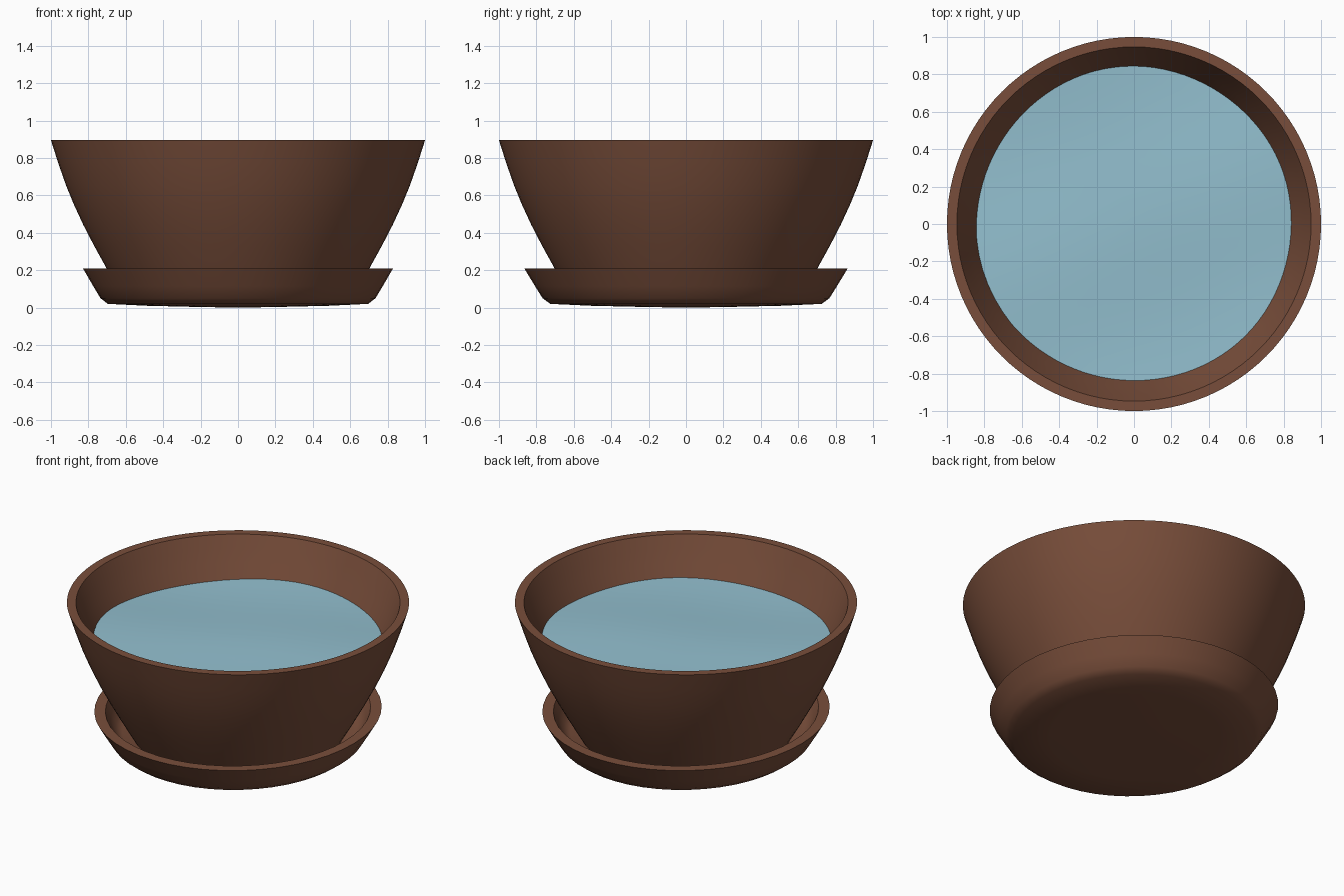
import bpy, bmesh, math

if "Cube" in bpy.data.objects:
    bpy.data.objects.remove(bpy.data.objects["Cube"])

def material(name, rgb):
    m = bpy.data.materials.new(name)
    m.diffuse_color = (*rgb, 1)
    m.use_nodes = True
    m.node_tree.nodes["Principled BSDF"].inputs["Base Color"].default_value = m.diffuse_color
    return m

terracotta = material("terracotta brown", (0.19, 0.076, 0.043))
water_blue = material("water blue", (0.29, 0.52, 0.62))

def finish(name, bm, mat, angle=35):
    bmesh.ops.remove_doubles(bm, verts=bm.verts, dist=1e-5)
    bmesh.ops.recalc_face_normals(bm, faces=bm.faces)
    me = bpy.data.meshes.new(name)
    bm.to_mesh(me)
    bm.free()
    me.materials.append(mat)
    ob = bpy.data.objects.new(name, me)
    bpy.context.collection.objects.link(ob)
    bpy.ops.object.select_all(action='DESELECT')
    bpy.context.view_layer.objects.active = ob
    ob.select_set(True)
    bpy.ops.object.shade_smooth_by_angle(angle=math.radians(angle))
    return ob

def lathe(name, profile, mat, sides=96, sx=1.0, sy=1.0, angle=35):
    bm = bmesh.new()
    vs = [bm.verts.new((r, 0, z)) for r, z in profile]
    es = [bm.edges.new(p) for p in zip(vs, vs[1:])]
    bmesh.ops.spin(bm, geom=vs + es, axis=(0, 0, 1), cent=(0, 0, 0),
                   steps=sides, angle=math.tau, use_merge=True)
    bmesh.ops.scale(bm, vec=(sx, sy, 1), verts=bm.verts)
    return finish(name, bm, mat, angle)

# Pot: gently curved bowl wall with a flat rim and hollow inside
lathe("pot", [(0, 0.05), (0.61, 0.05), (0.70, 0.205), (0.769, 0.33), (0.826, 0.44),
              (0.877, 0.55), (0.92, 0.655), (0.962, 0.775), (1.0, 0.895),
              (0.947, 0.895), (0.915, 0.82), (0.88, 0.74), (0.84, 0.655),
              (0.75, 0.45), (0.60, 0.12), (0, 0.12)], terracotta)

# Saucer: slightly oval dish under the pot
lathe("saucer", [(0, 0.0), (0.2, 0.003), (0.5, 0.01), (0.71, 0.02), (0.75, 0.05),
                 (0.79, 0.115), (0.845, 0.208), (0.78, 0.208), (0.75, 0.15),
                 (0.72, 0.095), (0.68, 0.07), (0, 0.07)],
      terracotta, sides=48, sx=0.98, sy=1.022)

# Water: faintly rippled disc
bm = bmesh.new()
def height(x, y):
    return 0.66 + 0.008 * math.sin(4 * x + 2 * y) + 0.008 * math.cos(5 * y - 2 * x)
rings, n = 10, 64
grid = []
for i in range(rings + 1):
    r = max(0.845 * i / rings, 0.001)
    row = []
    for k in range(n):
        a = math.tau * k / n
        x, y = r * math.cos(a), r * math.sin(a)
        row.append(bm.verts.new((x, y, height(x, y))))
    grid.append(row)
bm.faces.new(grid[0])
for a, b in zip(grid, grid[1:]):
    for k in range(n):
        j = (k + 1) % n
        bm.faces.new((a[k], b[k], b[j], a[j]))
water = finish("water", bm, water_blue, 60)
if water.data.polygons[0].normal.z < 0:
    water.data.flip_normals()
